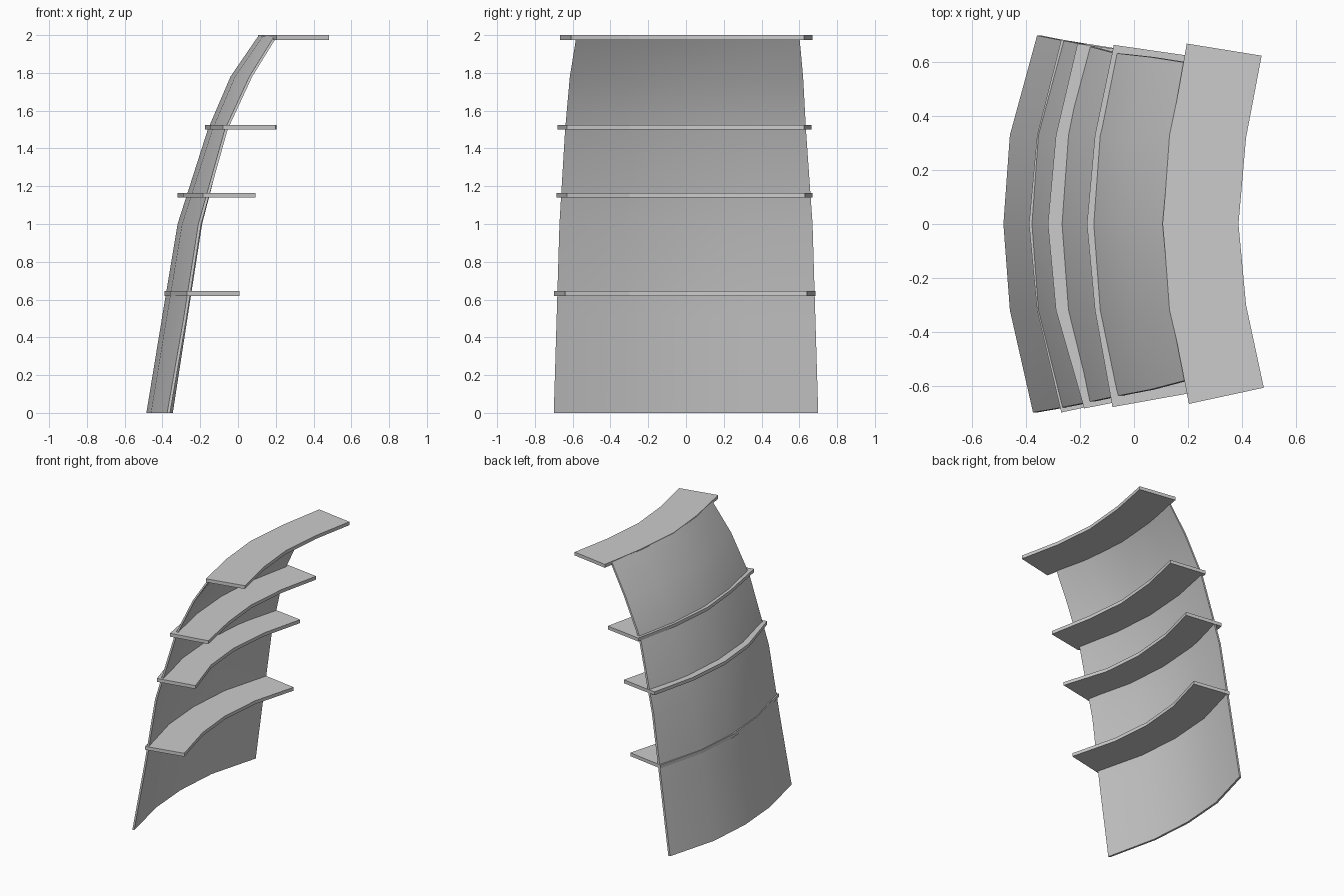
import bpy, bmesh

if "Cube" in bpy.data.objects:
    bpy.data.objects.remove(bpy.data.objects["Cube"])


def finish(name, bm, angle):
    bmesh.ops.recalc_face_normals(bm, faces=bm.faces)
    me = bpy.data.meshes.new(name)
    bm.to_mesh(me)
    bm.free()
    ob = bpy.data.objects.new(name, me)
    bpy.context.collection.objects.link(ob)
    if angle:
        bpy.ops.object.select_all(action='DESELECT')
        ob.select_set(True)
        bpy.context.view_layer.objects.active = ob
        bpy.ops.object.shade_smooth_by_angle(angle=angle)
    return ob


# Curved back panel: z, centre x, x bow at left end, x bow at right end, y at both ends
rows = [(0, -0.485, 0.11, 0.125, -0.70, 0.70),
        (0.5, -0.403, 0.115, 0.12, -0.685, 0.685),
        (1.0, -0.32, 0.11, 0.115, -0.67, 0.67),
        (1.5, -0.16, 0.09, 0.085, -0.64, 0.635),
        (1.78, -0.04, 0.10, 0.10, -0.615, 0.62),
        (1.996, 0.108, 0.085, 0.08, -0.58, 0.60)]
thick = 0.015
bm = bmesh.new()
layers = []
for dx in (0, thick):
    layers.append([[bm.verts.new((x + b + dx, y, z)) for b, y in
                    ((b0, y0), (0.024, -0.32), (0, 0), (0.024, 0.33), (b1, y1))]
                   for z, x, b0, b1, y0, y1 in rows])
for g in layers:
    for a, b in zip(g, g[1:]):
        for i in range(4):
            bm.faces.new((a[i], a[i + 1], b[i + 1], b[i]))
# rim joining outer and inner skins
rims = [g[0] + [r[-1] for r in g[1:]] + g[-1][-2::-1] + [r[0] for r in g[-2:0:-1]]
        for g in layers]
n = len(rims[0])
for i in range(n):
    j = (i + 1) % n
    bm.faces.new((rims[0][i], rims[0][j], rims[1][j], rims[1][i]))
finish("back_panel", bm, 0.6)

# Bowed shelves: bottom z, centre x, end bows, half lengths at back and front
shelves = [(0.62, -0.39, 0.12, 0.12, -0.70, 0.685, -0.64, 0.64),
           (1.14, -0.32, 0.135, 0.11, -0.685, 0.67, -0.63, 0.63),
           (1.50, -0.175, 0.095, 0.10, -0.68, 0.665, -0.63, 0.625),
           (1.975, 0.106, 0.098, 0.09, -0.668, 0.67, -0.608, 0.625)]
for k, (z, x, b0, b1, y0, y1, f0, f1) in enumerate(shelves):
    back = [(x + b0, y0), (x + 0.03, -0.32), (x, 0), (x + 0.03, 0.33), (x + b1, y1)]
    front = [(x + b0 + 0.278, f0), (x + 0.31, -0.30), (x + 0.282, 0),
             (x + 0.31, 0.32), (x + b1 + 0.278, f1)]
    bm = bmesh.new()
    vb = [bm.verts.new((px, py, z)) for px, py in back]
    vf = [bm.verts.new((px, py, z)) for px, py in front]
    faces = [bm.faces.new((vb[i], vb[i + 1], vf[i + 1], vf[i])) for i in range(4)]
    res = bmesh.ops.extrude_face_region(bm, geom=faces, use_keep_orig=True)
    top = [v for v in res["geom"] if isinstance(v, bmesh.types.BMVert)]
    bmesh.ops.translate(bm, verts=top, vec=(0, 0, 0.025))
    finish(f"shelf_{k + 1}", bm, 0)
